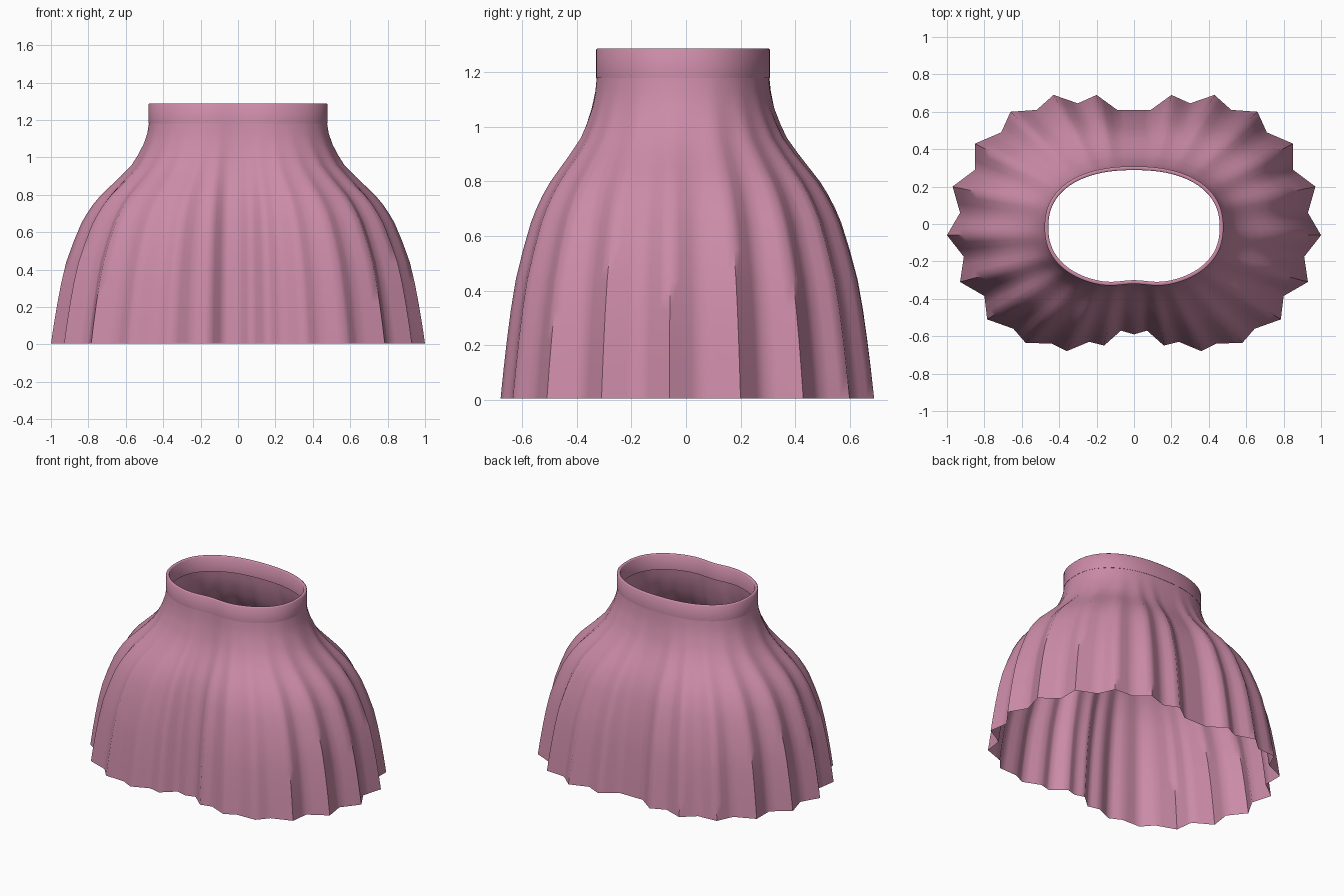
import bpy, bmesh, math

if "Cube" in bpy.data.objects:
    bpy.data.objects.remove(bpy.data.objects["Cube"])

pink = bpy.data.materials.new("dusty_pink")
pink.diffuse_color = (0.60, 0.26, 0.39, 1)
pink.use_nodes = True
pink.node_tree.nodes["Principled BSDF"].inputs["Base Color"].default_value = pink.diffuse_color

# Pleat ridges and valleys along the hem, right half from centre back to centre front
HALF_HEM = [(0, .61), (.09, .61), (.20, .69), (.30, .645), (.43, .69), (.52, .61),
            (.66, .60), (.71, .49), (.85, .43), (.85, .29), (.97, .20), (.93, .06),
            (1.0, -.06), (.91, -.175), (.93, -.31), (.80, -.385), (.785, -.51),
            (.645, -.56), (.58, -.635), (.44, -.64), (.36, -.68), (.24, -.63),
            (.16, -.65), (.07, -.57), (0, -.59)]
# Flare profile: height, spread from waist (0) to hem (1)
FLARE = [(1.19, 0), (1.13, .02), (1.07, .06), (1.01, .12), (.96, .18), (.90, .29),
         (.85, .39), (.80, .49), (.75, .57), (.70, .635), (.65, .69), (.55, .77),
         (.44, .845), (.33, .895), (.22, .935), (.11, .97), (.004, 1)]
STEPS = 3


def waist(a, inset=0.0):
    """Rounded oval waist with a slight dip at the centre front."""
    c, s = math.cos(a), math.sin(a)
    e = 2 / 2.3
    x = math.copysign(abs(c) ** e, c) * (.478 - inset)
    y = math.copysign(abs(s) ** e, s) * (.325 - inset) - .017
    if s < 0:
        y += .022 * math.exp(-(x / .11) ** 2)
    return x, y


def make_object(name, rings, close_rings=False):
    bm = bmesh.new()
    rows = [[bm.verts.new(p) for p in ring] for ring in rings]
    n = len(rows[0])
    pairs = list(zip(rows, rows[1:]))
    if close_rings:
        pairs.append((rows[-1], rows[0]))
    for a, b in pairs:
        for i in range(n):
            j = (i + 1) % n
            bm.faces.new((a[i], a[j], b[j], b[i]))
    mesh = bpy.data.meshes.new(name)
    bm.to_mesh(mesh)
    bm.free()
    mesh.materials.append(pink)
    obj = bpy.data.objects.new(name, mesh)
    bpy.context.collection.objects.link(obj)
    bpy.ops.object.select_all(action='DESELECT')
    bpy.context.view_layer.objects.active = obj
    obj.select_set(True)
    bpy.ops.object.shade_smooth_by_angle(angle=math.radians(60))
    return obj


# Full hem outline, counter-clockwise from centre front, with points between the folds
corners = HALF_HEM[::-1] + [(-x, y) for x, y in HALF_HEM[1:-1]]
hem = []
for i, p in enumerate(corners):
    q = corners[(i + 1) % len(corners)]
    for k in range(STEPS):
        f = k / STEPS
        hem.append((p[0] + (q[0] - p[0]) * f, p[1] + (q[1] - p[1]) * f))


# Pleated skirt body, lofted from waist to hem
angles = [math.atan2(y / .65, x / .95) for x, y in hem]
top = [waist(a, .003) for a in angles]
rings = []
for z, t in reversed(FLARE):
    rings.append([(w[0] + (h[0] - w[0]) * t, w[1] + (h[1] - w[1]) * t, z)
                  for w, h in zip(top, hem)])
make_object("pleated_skirt", rings)

# Waistband: a closed upright ring
N = 96
band = []
for inset, z in ((0, 1.18), (0, 1.284), (.004, 1.288), (.016, 1.288), (.02, 1.284), (.02, 1.18)):
    band.append([(*waist(2 * math.pi * i / N, inset), z) for i in range(N)])
make_object("waistband", band, close_rings=True)
